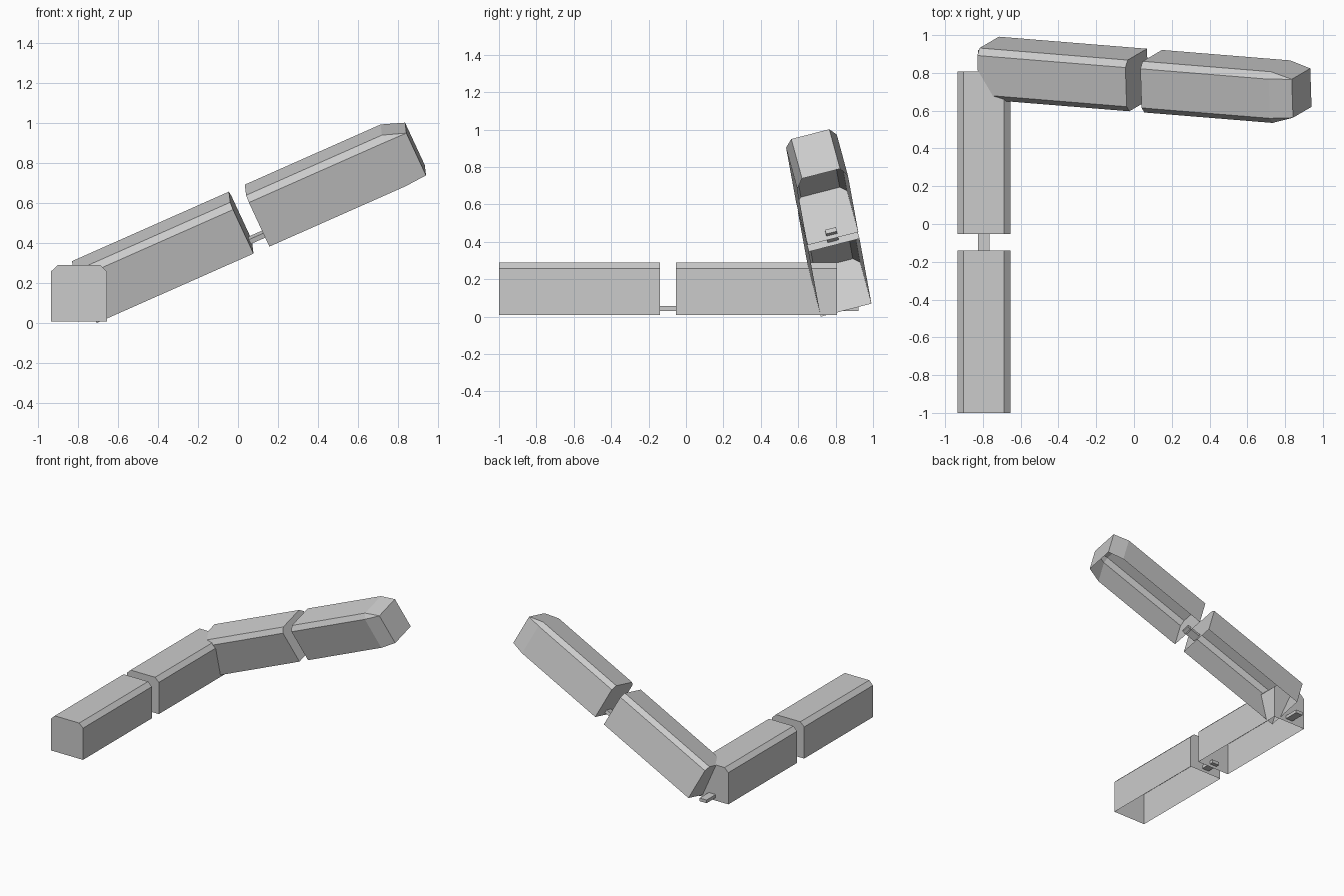
import bpy, bmesh
from mathutils import Matrix, Vector

if "Cube" in bpy.data.objects:
    bpy.data.objects.remove(bpy.data.objects["Cube"])

LENGTH, HALF_W, SHOULDER, TOP, ROOF = 0.86, 0.14, 0.25, 0.282, 0.107
GAP = 0.087


def section(y):
    # open-bottomed wagon outline with chamfered roof edges
    return [(-HALF_W, y, 0), (-HALF_W, y, SHOULDER), (-ROOF, y, TOP),
            (ROOF, y, TOP), (HALF_W, y, SHOULDER), (HALF_W, y, 0)]


def nose_section(y):
    # rectangular front: shoulder and roof points meet in one corner
    w, h = 0.105, 0.24
    return [(-w, y, 0), (-w, y, h), (-w, y, h), (w, y, h), (w, y, h), (w, y, 0)]


def finish(name, bm, matrix):
    bmesh.ops.remove_doubles(bm, verts=bm.verts, dist=0.0005)
    bmesh.ops.recalc_face_normals(bm, faces=bm.faces)
    mesh = bpy.data.meshes.new(name)
    bm.to_mesh(mesh)
    bm.free()
    obj = bpy.data.objects.new(name, mesh)
    obj.matrix_world = matrix
    bpy.context.collection.objects.link(obj)


def wagon(name, matrix, rings):
    bm = bmesh.new()
    loops = [[bm.verts.new(p) for p in ring] for ring in rings]
    for a, b in zip(loops, loops[1:]):
        for i in range(5):
            bm.faces.new((a[i], a[i + 1], b[i + 1], b[i]))
    bm.faces.new(loops[0])
    bm.faces.new(loops[-1])
    finish(name, bm, matrix)


def coupler(name, matrix):
    # flat bar that reaches through the end wall of the next wagon
    bm = bmesh.new()
    bmesh.ops.create_cube(bm, size=1)
    bmesh.ops.scale(bm, vec=(0.06, 0.115, 0.025), verts=bm.verts)
    bmesh.ops.translate(bm, vec=(0, LENGTH + 0.0575, 0.036), verts=bm.verts)
    finish(name, bm, matrix)


def frame(origin, forward, side):
    # local y runs along the wagon, z is its roof direction
    y = Vector(forward).normalized()
    z = y.cross(Vector(side)).normalized()
    x = y.cross(z)
    m = Matrix((x, y, z)).transposed().to_4x4()
    m.translation = origin
    return m


# level pair of wagons and the tilted pair
level = frame((-0.795, -1.0, 0.008), (0, 1, 0), (-1, 0, 0))
tilted = frame((-0.711, 0.856, 0.035), (0.91, -0.074, 0.403), (-0.03, 0.97, 0.25))
step = Matrix.Translation((0, LENGTH + GAP, 0))

plain = [section(0), section(LENGTH)]
for name, m in (("rear_wagon", level), ("middle_wagon", level @ step),
                ("tilted_wagon", tilted)):
    wagon(name, m, plain)
    coupler(name + "_coupler", m)

# leading wagon with tapered nose
wagon("nose_wagon", tilted @ step,
      [section(0), section(0.745), nose_section(LENGTH)])
